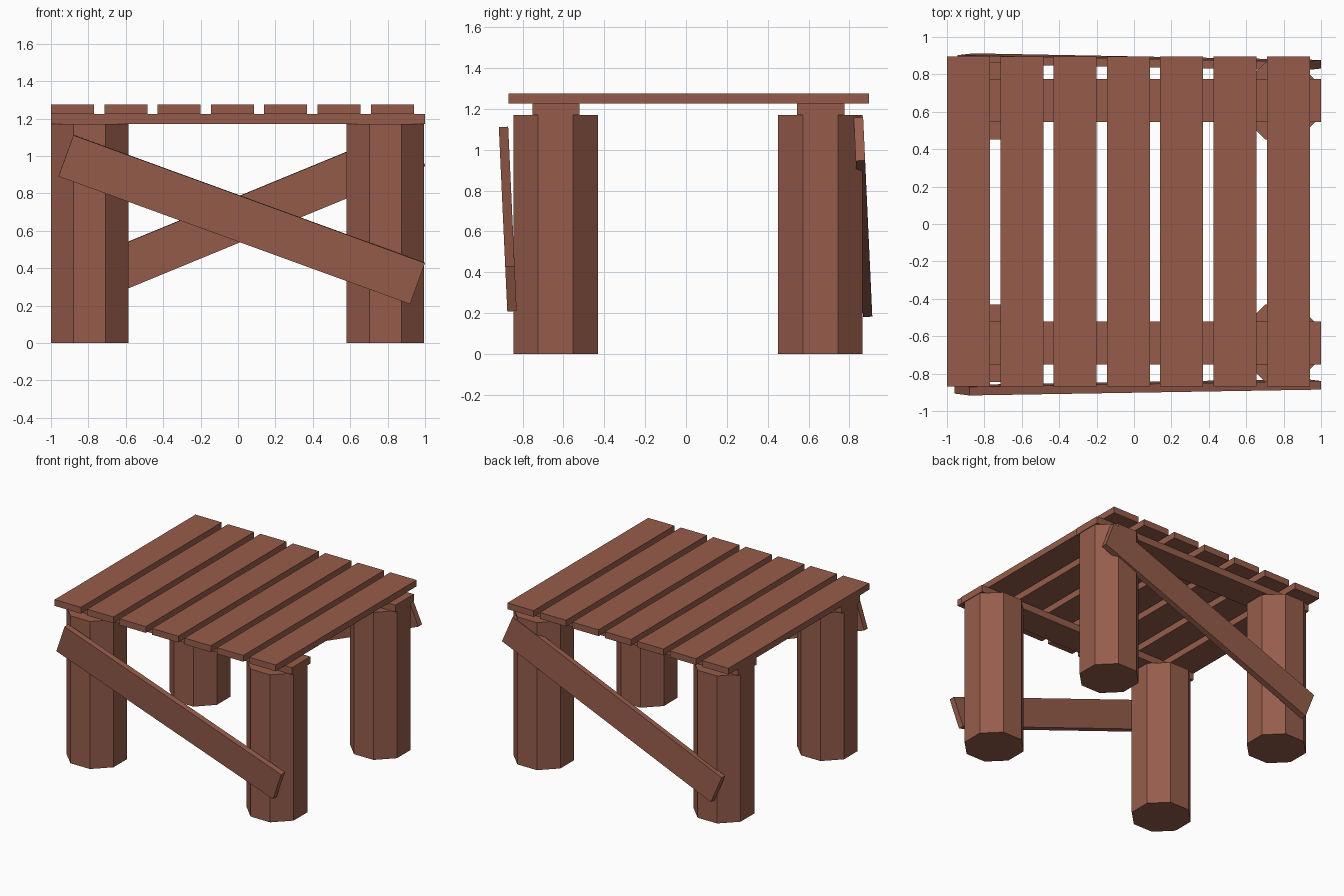
import bpy, bmesh
from math import radians, cos, pi
from mathutils import Matrix, Vector

if "Cube" in bpy.data.objects:
    bpy.data.objects.remove(bpy.data.objects["Cube"])

wood = bpy.data.materials.new("reddish brown wood")
wood.diffuse_color = (0.305, 0.108, 0.070, 1)
wood.use_nodes = True
wood.node_tree.nodes["Principled BSDF"].inputs["Base Color"].default_value = wood.diffuse_color


def finish(name, bm):
    me = bpy.data.meshes.new(name)
    bm.to_mesh(me)
    bm.free()
    me.materials.append(wood)
    ob = bpy.data.objects.new(name, me)
    bpy.context.collection.objects.link(ob)
    return ob


def box(name, center, size, rot=Matrix.Identity(4)):
    bm = bmesh.new()
    m = Matrix.Translation(center) @ rot @ Matrix.Diagonal(Vector((*size, 1)))
    bmesh.ops.create_cube(bm, size=1, matrix=m)
    return finish(name, bm)


def leg(name, x, y, height=1.17, apothem=0.207):
    bm = bmesh.new()
    r = apothem / cos(pi / 8)
    m = Matrix.Translation((x, y, height / 2)) @ Matrix.Rotation(pi / 8, 4, 'Z')
    bmesh.ops.create_cone(bm, cap_ends=True, segments=8, radius1=r, radius2=r,
                          depth=height, matrix=m)
    return finish(name, bm)


def brace(name, center, length, width, slope):
    # slanted board, leaning slightly towards the front at the top
    rot = Matrix.Rotation(0.046, 4, 'X') @ Matrix.Rotation(radians(slope), 4, 'Y')
    return box(name, center, (length, 0.046, width), rot)


# table top planks
for i in range(7):
    box(f"top_plank_{i + 1}", (-0.885 + i * 0.285, 0.013, 1.25), (0.23, 1.765, 0.05))

# beams under the planks, and octagonal legs
for side, beam_y, leg_y in (("front", -0.637, -0.638), ("back", 0.66, 0.658)):
    box(f"{side}_beam", (0, beam_y, 1.1975), (2.0, 0.231, 0.055))
    leg(f"{side}_left_leg", -0.793, leg_y)
    leg(f"{side}_right_leg", 0.788, leg_y)

# diagonal braces
brace("front_brace", (0.02, -0.873, 0.66), 2.0, 0.234, 20.0)
brace("back_brace", (0.028, 0.867, 0.67), 2.01, 0.23, -22.4)
